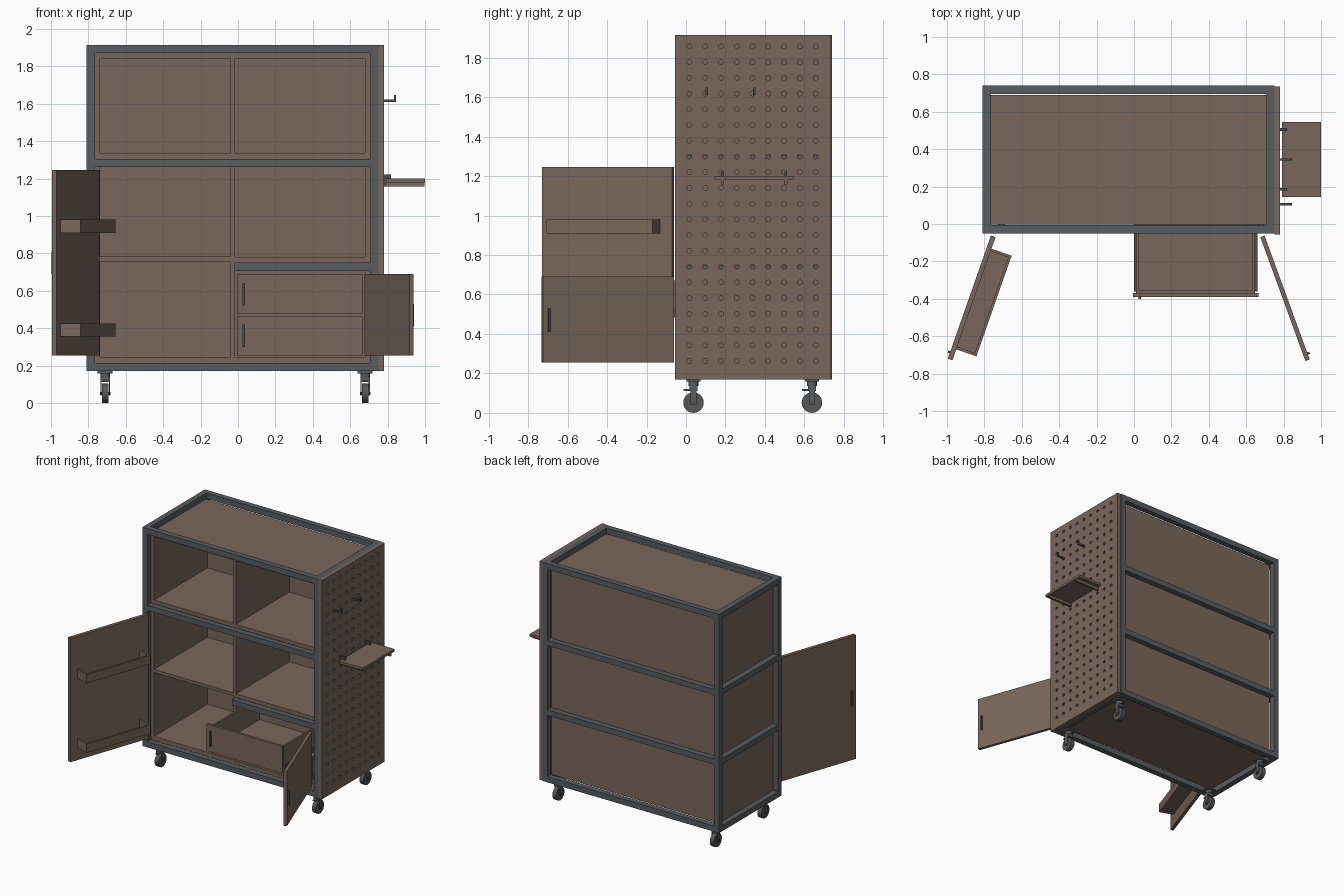
import bpy, bmesh, math
from mathutils import Matrix, Vector

if "Cube" in bpy.data.objects:
    bpy.data.objects.remove(bpy.data.objects["Cube"])


def material(name, rgb):
    m = bpy.data.materials.new(name)
    m.diffuse_color = (*rgb, 1)
    m.use_nodes = True
    m.node_tree.nodes["Principled BSDF"].inputs["Base Color"].default_value = m.diffuse_color
    return m


WOOD = material("brown_wood", (0.19, 0.135, 0.103))
STEEL = material("grey_steel", (0.098, 0.109, 0.117))
DARK = material("dark_metal", (0.07, 0.075, 0.08))
WHEEL = material("grey_rubber", (0.095, 0.095, 0.098))


def finish(name, bm, mat, matrix=None):
    me = bpy.data.meshes.new(name)
    bm.to_mesh(me)
    bm.free()
    me.materials.append(mat)
    ob = bpy.data.objects.new(name, me)
    bpy.context.collection.objects.link(ob)
    if matrix:
        ob.matrix_world = matrix
    return ob


def boxes(name, mat, parts, matrix=None):
    """One object from boxes given as (x0, x1, y0, y1, z0, z1)."""
    bm = bmesh.new()
    for x0, x1, y0, y1, z0, z1 in parts:
        m = (Matrix.Translation(((x0 + x1) / 2, (y0 + y1) / 2, (z0 + z1) / 2))
             @ Matrix.Diagonal((x1 - x0, y1 - y0, z1 - z0, 1)))
        bmesh.ops.create_cube(bm, size=1, matrix=m)
    return finish(name, bm, mat, matrix)


def cylinder(name, mat, r, depth, loc, axis, segs=24):
    bm = bmesh.new()
    rot = Vector((0, 0, 1)).rotation_difference(Vector(axis)).to_matrix().to_4x4()
    bmesh.ops.create_cone(bm, cap_ends=True, segments=segs, radius1=r, radius2=r,
                          depth=depth, matrix=Matrix.Translation(loc) @ rot)
    for f in bm.faces:
        f.smooth = len(f.verts) == 4
    for e in bm.edges:
        e.smooth = all(len(f.verts) == 4 for f in e.link_faces)
    return finish(name, bm, mat)


# Steel tube frame
X0, X1, Y0, Y1, Z0, Z1, T = -0.81, 0.75, -0.05, 0.74, 0.17, 1.915, 0.045
posts = [(x, x + T, y, y + T, Z0, Z1) for x in (X0, X1 - T) for y in (Y0, Y1 - T)]
boxes("frame_posts", STEEL, posts)
levels = [(Z0, Z0 + T), (0.705, 0.75), (1.262, 1.305), (Z1 - T, Z1)]
rails = []
for i, (a, b) in enumerate(levels):
    front_start = -0.02 if i == 1 else X0 + T
    rails.append((front_start, X1 - T, Y0, Y0 + T, a, b))
    rails.append((X0 + T, X1 - T, Y1 - T, Y1, a, b))
    rails += [(x, x + T, Y0 + T, Y1 - T, a, b) for x in (X0, X1 - T)]
boxes("frame_rails", STEEL, rails)

# Wooden cabinet panels inside the frame
L, R, F, B, P = -0.765, 0.705, -0.004, 0.69, 0.026
boxes("top_panel", WOOD, [(L, R, F, B, 1.842, 1.87)])
boxes("bottom_panel", WOOD, [(L, R, F, B, 0.215, 0.247)])
boxes("middle_shelf", WOOD, [(L + P, R - P, F, B - 0.02, 1.305, 1.335)])
boxes("side_panels", WOOD, [(L, L + P, F, B, 0.247, 1.842), (R - P, R, F, B, 0.247, 1.842)])
boxes("back_panel", WOOD, [(L + P, R - P, B - 0.02, B, 0.247, 1.842)])
boxes("dividers", WOOD, [(-0.04, -0.015, F, B - 0.02, 1.335, 1.842),
                         (-0.04, -0.015, F, B - 0.02, 0.247, 1.305)])
boxes("lower_shelves", WOOD, [(L + P, -0.04, F, B - 0.02, 0.757, 0.782),
                              (-0.015, R - P, F, B - 0.02, 0.75, 0.78)])

# Perforated side board: a grid whose inner cells carry an octagonal hole
bm = bmesh.new()
ys = [-0.055] + [-0.023 + 0.08 * i for i in range(10)] + [0.735]
zs = [0.17] + [0.223 + 0.0797 * i for i in range(22)] + [1.915]
for i in range(len(ys) - 1):
    for j in range(len(zs) - 1):
        ya, yb, za, zb = ys[i], ys[i + 1], zs[j], zs[j + 1]
        yc, zc = (ya + yb) / 2, (za + zb) / 2
        if 0 < i < len(ys) - 2 and 0 < j < len(zs) - 2:
            rim = [(yb, zc), (yb, zb), (yc, zb), (ya, zb), (ya, zc), (ya, za), (yc, za), (yb, za)]
            outer = [bm.verts.new((0.78, y, z)) for y, z in rim]
            inner = [bm.verts.new((0.78, yc + 0.0125 * math.cos(k * math.pi / 4),
                                   zc + 0.0125 * math.sin(k * math.pi / 4))) for k in range(8)]
            for k in range(8):
                n = (k + 1) % 8
                bm.faces.new((inner[k], outer[k], outer[n], inner[n]))
        else:
            bm.faces.new([bm.verts.new((0.78, y, z))
                          for y, z in ((ya, za), (yb, za), (yb, zb), (ya, zb))])
bmesh.ops.remove_doubles(bm, verts=bm.verts, dist=0.0005)
board = finish("pegboard", bm, WOOD)
solid = board.modifiers.new("thickness", "SOLIDIFY")
solid.thickness, solid.offset = 0.03, -1

# Hooks on the pegboard
for n, y in enumerate((0.105, 0.345)):
    boxes(f"hook_{n}", DARK, [(0.77, 0.845, y - 0.006, y + 0.006, 1.61, 1.623),
                              (0.835, 0.846, y - 0.006, y + 0.006, 1.623, 1.648)])

# Small hanging shelf with its supports
boxes("side_shelf", WOOD, [(0.79, 1.0, 0.145, 0.545, 1.18, 1.2)])
boxes("side_shelf_brackets", WOOD, [(0.79, 0.998, y - 0.008, y + 0.008, 1.158, 1.18)
                                    for y in (0.185, 0.505)])
boxes("side_shelf_hooks", DARK, [b for y in (0.185, 0.505) for b in (
    (0.77, 0.818, y - 0.007, y + 0.007, 1.2, 1.222),
    (0.78, 0.79, y - 0.007, y + 0.007, 1.158, 1.2))])

# Drawers: upper one pulled out, lower one closed
for name, y, z0, z1 in (("upper", -0.39, 0.475, 0.69), ("lower", -0.03, 0.255, 0.465)):
    back = y + 0.64
    boxes(name + "_drawer_front", WOOD, [(-0.005, 0.665, y, y + 0.02, z0, z1)])
    a, b, lo, hi = 0.012, 0.648, z0 + 0.008, z1 - 0.02
    boxes(name + "_drawer_box", WOOD, [
        (a, a + 0.015, y + 0.02, back, lo, hi), (b - 0.015, b, y + 0.02, back, lo, hi),
        (a + 0.015, b - 0.015, y + 0.02, y + 0.035, lo, hi),
        (a + 0.015, b - 0.015, back - 0.015, back, lo, hi),
        (a + 0.015, b - 0.015, y + 0.035, back - 0.015, lo, lo + 0.012)])
    boxes(name + "_drawer_slides", DARK, [(x, x + 0.012, y + 0.03, 0.6, lo + 0.005, lo + 0.04)
                                          for x in (0.0, 0.648)])
    zc = (z0 + z1) / 2
    boxes(name + "_drawer_handle", DARK, [(0.025, 0.037, y - 0.011, y, zc - 0.06, zc + 0.06)])

# Tall left door with two trays on its inner face
m = Matrix.Translation((-0.765, -0.062, 0)) @ Matrix.Rotation(math.radians(-109.3), 4, "Z")
boxes("left_door", WOOD, [(0, 0.697, 0, 0.026, 0.255, 1.245)], m)
boxes("left_door_handle", DARK, [(0.655, 0.667, -0.012, 0, 0.69, 0.81)], m)
for n, z in enumerate((0.355, 0.91)):
    boxes(f"door_tray_{n}", WOOD, [
        (0.065, 0.635, 0.026, 0.14, z, z + 0.012),
        (0.065, 0.635, 0.126, 0.14, z + 0.012, z + 0.07),
        (0.065, 0.079, 0.026, 0.126, z + 0.012, z + 0.07),
        (0.621, 0.635, 0.026, 0.126, z + 0.012, z + 0.07)], m)

# Short right door
m = Matrix.Translation((0.698, -0.062, 0)) @ Matrix.Rotation(math.radians(-70), 4, "Z")
boxes("right_door", WOOD, [(0, 0.705, -0.024, 0, 0.255, 0.69)], m)
boxes("right_door_handle", DARK, [(0.665, 0.677, 0, 0.012, 0.41, 0.53)], m)

# Swivel casters
for i, x in enumerate((-0.71, 0.68)):
    for j, y in enumerate((0.038, 0.638)):
        n = f"{i}{j}"
        boxes("caster_plate_" + n, STEEL, [(x - 0.04, x + 0.04, y - 0.035, y + 0.035, 0.158, 0.17)])
        cylinder("caster_swivel_" + n, STEEL, 0.026, 0.022, (x, y, 0.147), (0, 0, 1))
        boxes("caster_fork_" + n, STEEL, [
            (x - 0.025, x + 0.025, y - 0.02, y + 0.02, 0.112, 0.138),
            (x - 0.025, x - 0.019, y - 0.016, y + 0.016, 0.04, 0.112),
            (x + 0.019, x + 0.025, y - 0.016, y + 0.016, 0.04, 0.112),
            (x - 0.012, x + 0.012, y - 0.05, y - 0.02, 0.112, 0.12)])
        cylinder("caster_wheel_" + n, WHEEL, 0.052, 0.034, (x, y, 0.052), (1, 0, 0))
        cylinder("caster_axle_" + n, DARK, 0.008, 0.056, (x, y, 0.052), (1, 0, 0), 12)
